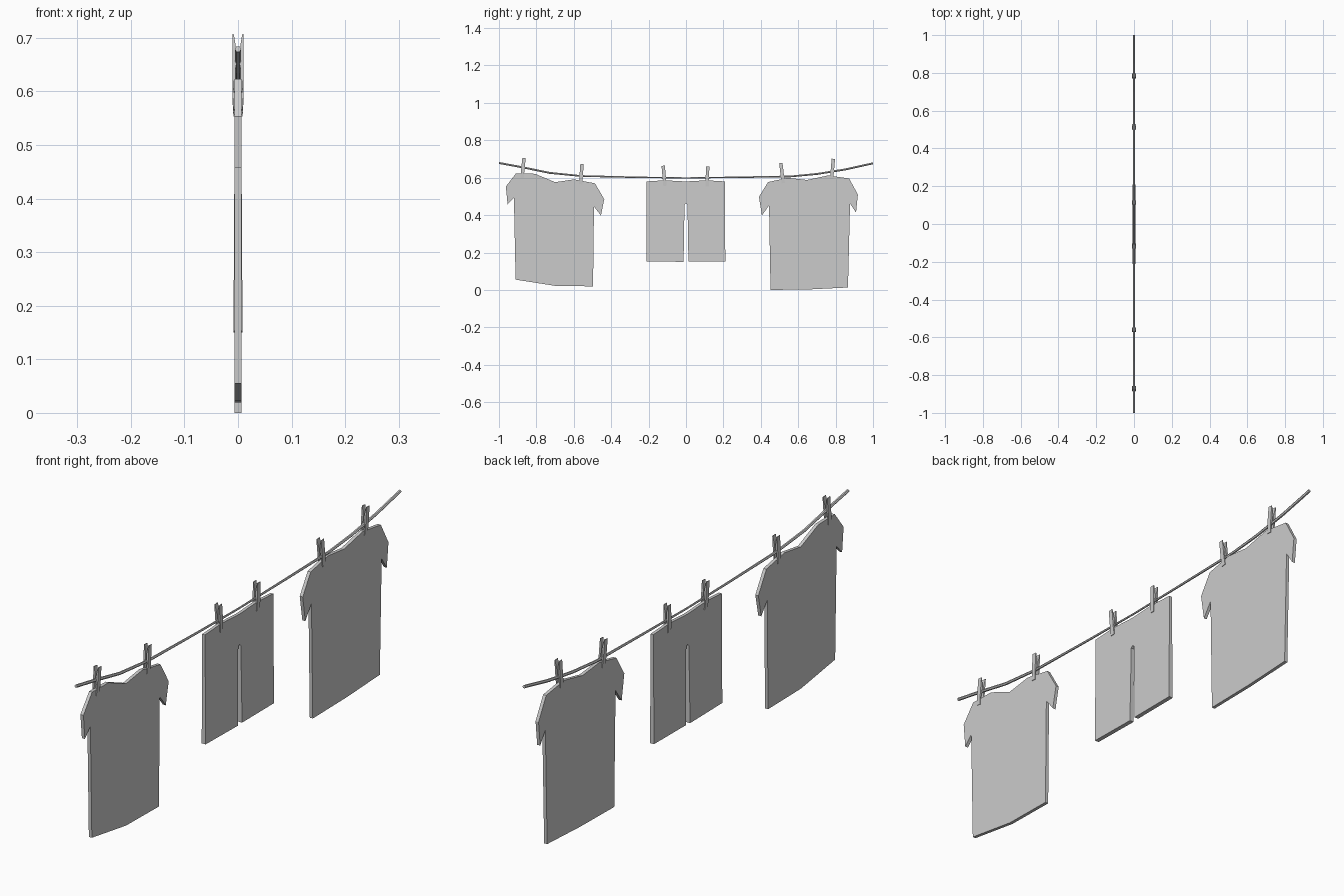
import bpy, math
from mathutils import Vector

if "Cube" in bpy.data.objects:
    bpy.data.objects.remove(bpy.data.objects["Cube"])


def add_mesh(name, verts, faces):
    me = bpy.data.meshes.new(name)
    me.from_pydata(verts, [], faces)
    me.update()
    ob = bpy.data.objects.new(name, me)
    bpy.context.collection.objects.link(ob)
    return ob


def prism(name, front, back):
    """Closed solid between two matching outlines."""
    n = len(front)
    sides = [(i, i + n, (i + 1) % n + n, (i + 1) % n) for i in range(n)]
    return add_mesh(name, front + back,
                    [tuple(range(n)), tuple(range(2 * n - 1, n - 1, -1))] + sides)


def cloth(name, outline, half):
    """Flat garment in the yz plane; half(z) gives half its thickness."""
    pts = outline[::-1]
    return prism(name, [(half(z), y, z) for y, z in pts],
                 [(-half(z), y, z) for y, z in pts])


# Shirts, outlined clockwise from the left sleeve
left_shirt = [(-.963, .553), (-.909, .623), (-.807, .621), (-.70, .576), (-.599, .591),
              (-.487, .570), (-.437, .485), (-.455, .398), (-.492, .446), (-.497, .019),
              (-.70, .022), (-.911, .055), (-.92, .493), (-.954, .457)]
right_shirt = [(.390, .498), (.439, .577), (.545, .599), (.647, .588), (.759, .612),
               (.872, .596), (.919, .510), (.909, .414), (.877, .462), (.866, .013),
               (.663, .003), (.452, 0), (.444, .452), (.406, .398)]
cloth("left_shirt", left_shirt, lambda z: .0065)
cloth("right_shirt", right_shirt, lambda z: .0065)

# Shorts, slightly thicker at the hem
shorts = [(-.212, .580), (-.115, .586), (0, .580), (.11, .586), (.209, .580), (.210, .153),
          (.013, .152), (.008, .455), (0, .462), (-.008, .455), (-.013, .150), (-.212, .153)]
cloth("shorts", shorts, lambda z: .006 + .0025 * (.58 - z) / .43)

# Sagging line, thinner in the middle
path = [(-1, .679), (-.87, .655), (-.73, .626), (-.56, .609), (-.25, .602), (0, .599),
        (.25, .602), (.56, .607), (.70, .620), (.85, .644), (1, .677)]
cu = bpy.data.curves.new("washing_line", 'CURVE')
cu.dimensions = '3D'
cu.bevel_depth = .006
cu.bevel_resolution = 1
cu.use_fill_caps = True
sp = cu.splines.new('POLY')
sp.points.add(len(path) - 1)
for p, (y, z) in zip(sp.points, path):
    p.co = (0, y, z, 1)
    p.radius = .6 + .4 * min(1, abs(y) / .8)
sp.use_smooth = False
line = bpy.data.objects.new("washing_line", cu)
bpy.context.collection.objects.link(line)

# Clothes pegs: two mirrored prongs, (y, top z, tilt)
prong = [(.0105, 0), (.008, 0), (.002, -.035), (.002, -.052), (.005, -.066),
         (.005, -.108), (.0085, -.108), (.0105, -.075)]
pegs = [(-.866, .706, -.10), (-.556, .673, -.07), (-.122, .664, .09),
        (.116, .661, -.03), (.507, .678, .12), (.788, .701, -.09)]
for k, (y, z, tilt) in enumerate(pegs):
    ob = prism(f"peg_{k + 1}", [(a, -.009, b) for a, b in prong],
               [(a, .009, b) for a, b in prong])
    ob.location = (0, y, z)
    ob.rotation_euler = (tilt, 0, 0)
    m = ob.modifiers.new("mirror", 'MIRROR')
    m.use_axis = (True, False, False)
    m.use_mirror_merge = False

# Make all normals face outward
import bmesh
for ob in bpy.data.objects:
    if ob.type == 'MESH':
        bm = bmesh.new()
        bm.from_mesh(ob.data)
        bmesh.ops.recalc_face_normals(bm, faces=bm.faces)
        bm.to_mesh(ob.data)
        bm.free()
